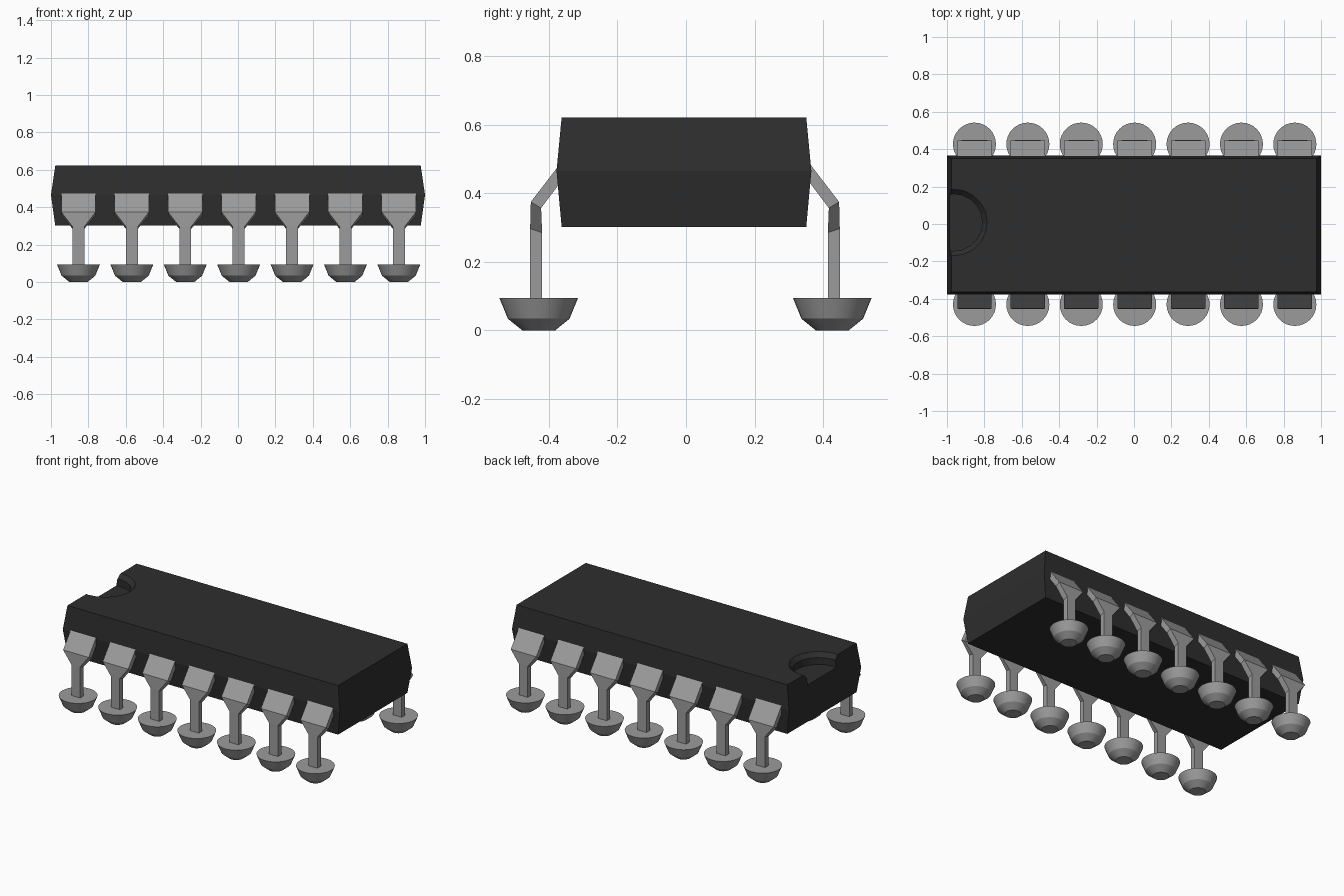
import bpy, bmesh, math
from mathutils import Vector

if "Cube" in bpy.data.objects:
    bpy.data.objects.remove(bpy.data.objects["Cube"], do_unlink=True)


def material(name, rgb):
    m = bpy.data.materials.new(name)
    m.use_nodes = True
    m.diffuse_color = (*rgb, 1)
    m.node_tree.nodes["Principled BSDF"].inputs["Base Color"].default_value = (*rgb, 1)
    return m


black = material("black plastic", (0.027, 0.027, 0.027))
grey = material("grey metal", (0.33, 0.33, 0.33))


def loft(name, rings, mat):
    """Closed solid through rings of points, capped at both ends."""
    bm = bmesh.new()
    loops = [[bm.verts.new(p) for p in ring] for ring in rings]
    n = len(loops[0])
    for a, b in zip(loops, loops[1:]):
        for i in range(n):
            j = (i + 1) % n
            bm.faces.new((a[i], a[j], b[j], b[i]))
    bm.faces.new(loops[0][::-1])
    bm.faces.new(loops[-1])
    bmesh.ops.recalc_face_normals(bm, faces=bm.faces)
    me = bpy.data.meshes.new(name)
    bm.to_mesh(me)
    bm.free()
    me.materials.append(mat)
    ob = bpy.data.objects.new(name, me)
    bpy.context.collection.objects.link(ob)
    return ob


def rect(hx, hy, cy, z):
    return [(sx * hx, cy + sy * hy, z) for sx, sy in ((-1, -1), (1, -1), (1, 1), (-1, 1))]


def circle(cx, cy, r, z, n):
    return [(cx + r * math.cos(math.tau * i / n), cy + r * math.sin(math.tau * i / n), z)
            for i in range(n)]


def activate(ob):
    bpy.ops.object.select_all(action='DESELECT')
    ob.select_set(True)
    bpy.context.view_layer.objects.active = ob


# Body: a block that bulges at mid height
CY = -0.006
body = loft("chip_body", [rect(0.977, 0.357, CY, 0.302), rect(1.0, 0.372, CY, 0.465),
                          rect(0.977, 0.357, CY, 0.622)], black)

# Half-round notch with a chamfered rim, cut into the left-hand end of the top
notch = [(0.152, 0.55), (0.152, 0.595), (0.178, 0.622), (0.188, 0.632)]
cutter = loft("notch_cutter", [circle(-0.963, 0.008, r, z, 20) for r, z in notch], black)
cutter.hide_render = True
mod = body.modifiers.new("notch", 'BOOLEAN')
mod.operation, mod.solver, mod.object = 'DIFFERENCE', 'EXACT', cutter
activate(body)
bpy.ops.object.modifier_apply(modifier="notch")
bpy.data.objects.remove(cutter, do_unlink=True)

# Leg sections from the body downward: half width, outer y, outer z, inner y, inner z
LEG = [(0.092, 0.350, 0.505, 0.350, 0.450),
       (0.092, 0.450, 0.375, 0.420, 0.357),
       (0.032, 0.452, 0.297, 0.417, 0.285),
       (0.032, 0.452, 0.090, 0.417, 0.090)]
# Foot cup profile: radius, z
CUP = [(0.048, 0.0), (0.090, 0.034), (0.115, 0.095)]

for side, label in ((-1, "front"), (1, "back")):
    for k in range(7):
        x = -0.853 + 0.2855 * k
        rings = [[(x - w, side * yo + CY / 2, zo), (x + w, side * yo + CY / 2, zo),
                  (x + w, side * yi + CY / 2, zi), (x - w, side * yi + CY / 2, zi)]
                 for w, yo, zo, yi, zi in LEG]
        loft(f"{label}_leg_{k + 1}", rings, grey)
        cup = loft(f"{label}_foot_{k + 1}",
                   [circle(x, side * 0.4285 - 0.0015, r, z, 32) for r, z in CUP], grey)
        activate(cup)
        bpy.ops.object.shade_smooth_by_angle(angle=math.radians(25))
